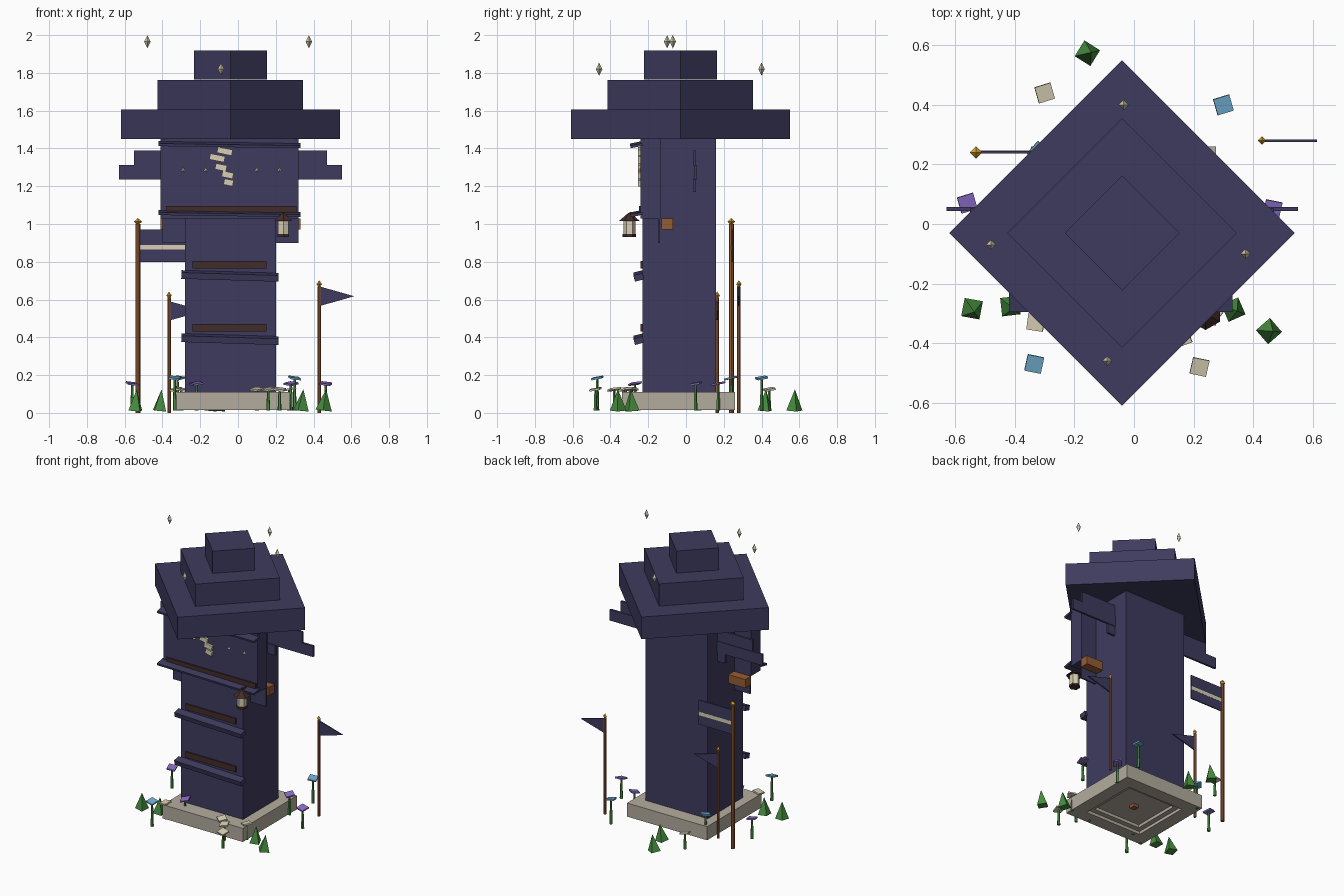
import bpy, bmesh, math
from mathutils import Vector, Matrix

if "Cube" in bpy.data.objects:
    bpy.data.objects.remove(bpy.data.objects["Cube"], do_unlink=True)


def srgb(v):
    v /= 255
    return v / 12.92 if v <= 0.04045 else ((v + 0.055) / 1.055) ** 2.4


def material(name, *rgb):
    m = bpy.data.materials.new(name)
    m.use_nodes = True
    colour = [srgb(c) for c in rgb] + [1]
    m.diffuse_color = colour
    node = next(n for n in m.node_tree.nodes if n.type == 'BSDF_PRINCIPLED')
    node.inputs["Base Color"].default_value = colour
    return m


NIGHT = material("night_purple", 62, 59, 94)
STONE = material("pale_stone", 180, 172, 158)
CREAM = material("cream", 216, 207, 180)
WOOD = material("brown_wood", 150, 92, 52)
DARK = material("dark_wood", 66, 44, 42)
GREEN = material("leaf_green", 70, 140, 62)
BLUE = material("sky_blue", 112, 172, 208)
VIOLET = material("violet", 138, 108, 200)
GOLD = material("gold", 215, 165, 55)


def finish(name, bm, mat):
    bmesh.ops.recalc_face_normals(bm, faces=bm.faces)
    me = bpy.data.meshes.new(name)
    bm.to_mesh(me)
    bm.free()
    me.materials.append(mat)
    ob = bpy.data.objects.new(name, me)
    bpy.context.collection.objects.link(ob)
    return ob


def box(name, mat, x, y, z, rot=(0, 0, 0)):
    """Box given by its (low, high) limits, turned about its own middle."""
    bm = bmesh.new()
    bmesh.ops.create_cube(bm, size=1)
    bmesh.ops.scale(bm, vec=[b - a for a, b in (x, y, z)], verts=bm.verts)
    ob = finish(name, bm, mat)
    ob.location = [(a + b) / 2 for a, b in (x, y, z)]
    ob.rotation_euler = rot
    return ob


def cone(name, mat, x, y, z0, z1, r0, r1, sides=6, turn=0):
    bm = bmesh.new()
    bmesh.ops.create_cone(bm, cap_ends=True, segments=sides, radius1=r0,
                          radius2=r1, depth=z1 - z0)
    ob = finish(name, bm, mat)
    ob.location = (x, y, (z0 + z1) / 2)
    ob.rotation_euler.z = turn
    return ob


def gem(name, mat, x, y, z, r, h):
    """Four-sided double pyramid."""
    bm = bmesh.new()
    tips = [bm.verts.new((0, 0, s * h)) for s in (-1, 1)]
    ring = [bm.verts.new((r * math.cos(a), r * math.sin(a), 0))
            for a in (i * math.pi / 2 for i in range(4))]
    for tip in tips:
        for i in range(4):
            bm.faces.new((ring[i], ring[(i + 1) % 4], tip))
    finish(name, bm, mat).location = (x, y, z)


def pennant(name, mat, x0, x1, y, z0, z1):
    """Thin triangular flag pointing to x1."""
    bm = bmesh.new()
    pts = ((x0, z0), (x1, (z0 + z1) / 2), (x0, z1))
    f = bm.faces.new([bm.verts.new((px, y - 0.004, pz)) for px, pz in pts])
    out = bmesh.ops.extrude_face_region(bm, geom=[f])["geom"]
    bmesh.ops.translate(bm, vec=(0, 0.008, 0),
                        verts=[v for v in out if isinstance(v, bmesh.types.BMVert)])
    finish(name, bm, mat)


# Plinth with stepped recess underneath
bm = bmesh.new()
bmesh.ops.create_cube(bm, size=1)
bmesh.ops.scale(bm, vec=(0.62, 0.60, 0.095), verts=bm.verts)
under = min(bm.faces, key=lambda f: f.calc_center_median().z)
for width in (0.13, 0.05):
    bmesh.ops.inset_region(bm, faces=[under], thickness=width, depth=0)
    bmesh.ops.inset_region(bm, faces=[under], thickness=0.001, depth=-0.02)
finish("plinth", bm, STONE).location = (-0.035, -0.04, 0.0625)
box("plinth_core", WOOD, (-0.055, -0.015), (-0.06, -0.02), (0.035, 0.07))

# Tower and wider upper storey
box("tower", NIGHT, (-0.28, 0.20), (-0.23, 0.16), (0.10, 1.46))
box("upper_storey", NIGHT, (-0.41, 0.32), (-0.24, -0.135), (1.03, 1.45))
box("storey_apron", NIGHT, (-0.40, 0.32), (-0.147, -0.137), (0.90, 1.05))
box("cross_beam", WOOD, (-0.41, 0.33), (-0.13, -0.07), (0.97, 1.03))

# Stepped roof, each tier turned cornerwise
for i, reach in enumerate((0.58, 0.385, 0.193)):
    z = 1.45 + 0.157 * i
    cone("roof_tier", NIGHT, -0.04, -0.03, z, z + 0.155, reach, reach, 4)

# Long side planks
for x, y, z in (((-0.55, 0.47), 0.045, (1.31, 1.39)),
                ((-0.63, 0.55), 0.05, (1.235, 1.312)),
                ((-0.34, 0.26), 0.045, (1.17, 1.24))):
    box("side_plank", NIGHT, x, (y - 0.007, y + 0.007), z)

# Sloping ledges and timber strips on the front
for z in (0.39, 0.725):
    box("front_ledge", NIGHT, (-0.30, 0.215), (-0.275, -0.225),
        (z - 0.017, z + 0.017), (0.25, 0.03, 0))
    box("timber_strip", DARK, (-0.24, 0.15), (-0.24, -0.22), (z + 0.04, z + 0.08))
for z in (1.055, 1.42):
    box("storey_ledge", NIGHT, (-0.42, 0.33), (-0.295, -0.23),
        (z - 0.007, z + 0.007), (0.2, 0.015, 0))
box("storey_strip", DARK, (-0.38, 0.31), (-0.25, -0.235), (1.06, 1.095))

# Crest of staggered cream tiles with small studs beside it
for x, z, w in ((-0.07, 1.385, 0.04), (-0.11, 1.35, 0.04), (-0.09, 1.30, 0.03),
                (-0.055, 1.26, 0.03), (-0.05, 1.22, 0.025)):
    box("crest_tile", CREAM, (x - w, x + w), (-0.255, -0.235),
        (z - 0.016, z + 0.016), (0, 0.2, 0))
for x in (-0.29, -0.17, 0.10, 0.22):
    cone("front_stud", CREAM, x, -0.243, 1.28, 1.30, 0.012, 0, 4)

# Hanging lantern
lx, ly = 0.24, -0.30
cone("lantern_base", DARK, lx, ly, 0.932, 0.946, 0.036, 0.036)
cone("lantern_glass", CREAM, lx, ly, 0.945, 1.02, 0.032, 0.032)
cone("lantern_cap", DARK, lx, ly, 1.015, 1.058, 0.056, 0.006)
box("lantern_arm", DARK, (lx - 0.007, lx + 0.007), (ly, -0.23), (1.05, 1.064))

# Poles, gold finials and flags
for x, y, h, r in ((-0.53, 0.24, 1.0, 0.013), (-0.365, 0.165, 0.61, 0.009),
                   (0.43, 0.28, 0.67, 0.009)):
    cone("flag_pole", WOOD, x, y, 0, h, r, r, 8)
    gem("pole_finial", GOLD, x, y, h + 0.012, r * 1.6, 0.02)
box("long_banner", NIGHT, (-0.52, -0.27), (0.237, 0.245), (0.80, 0.97))
box("banner_stripe", CREAM, (-0.52, -0.27), (0.236, 0.246), (0.865, 0.89))
pennant("small_pennant", NIGHT, -0.36, -0.18, 0.165, 0.49, 0.59)
pennant("far_pennant", NIGHT, 0.43, 0.615, 0.28, 0.565, 0.67)

# Floating crystals
for x, y, z in ((-0.48, -0.07, 1.965), (0.375, -0.10, 1.965),
                (-0.09, -0.46, 1.82), (-0.035, 0.40, 1.82)):
    gem("floating_crystal", CREAM, x, y, z, 0.017, 0.035)

# Shrubs
for i, (x, y) in enumerate(((-0.54, -0.29), (-0.41, -0.28), (0.34, -0.29),
                            (0.46, -0.36), (-0.15, 0.575), (-0.10, 0.42))):
    shrub = cone("shrub", GREEN, x, y, 0.012, 0.125, 0.044, 0, 4, 0.6 + i * 0.3)
    shrub.rotation_euler.x = 0.12

# Flowers: tapering stem and tilted square head
beds = ((BLUE, 0.185, ((0.30, 0.40), (-0.335, -0.47), (-0.32, 0.24))),
        (VIOLET, 0.155, ((-0.56, 0.07), (0.465, 0.05), (0.28, 0.17), (-0.22, -0.27))),
        (CREAM, 0.125, ((-0.30, 0.44), (0.22, -0.48), (0.10, -0.32),
                        (0.16, -0.38), (-0.33, -0.33), (0.27, -0.29))))
for mat, h, spots in beds:
    for i, (x, y) in enumerate(spots):
        cone("flower_stem", GREEN, x, y, 0.012, h, 0.011, 0.006, 5)
        box("flower_head", mat, (x - 0.028, x + 0.028), (y - 0.028, y + 0.028),
            (h - 0.005, h + 0.005), (0.18, 0.12, 0.3 - 0.5 * i))
